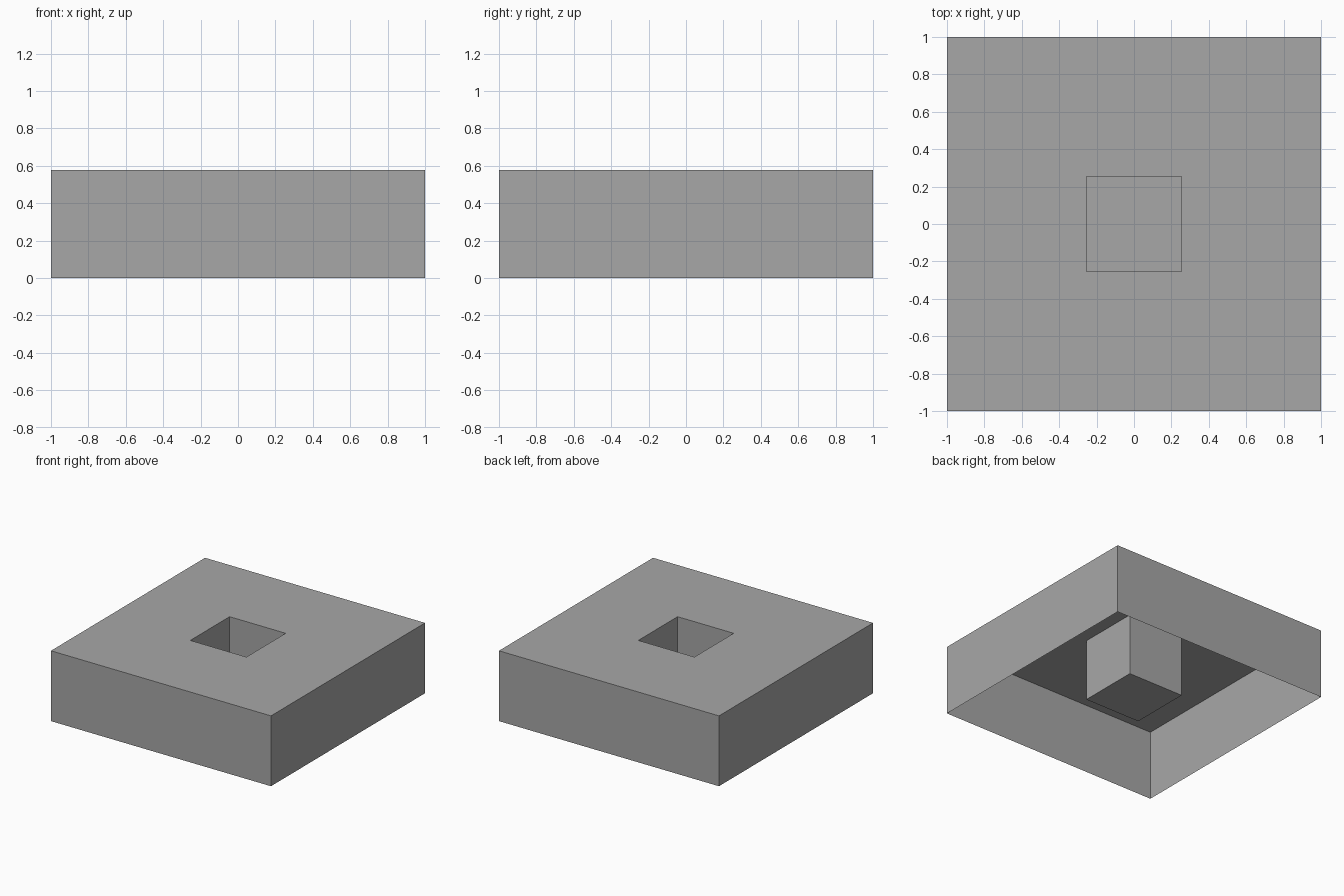
import bpy
import bmesh

cube = bpy.data.objects.get("Cube")
if cube:
    bpy.data.objects.remove(cube, do_unlink=True)

HEIGHT = 0.578
HOLE = 0.51       # width of the square pocket
DEPTH = 0.51      # depth of the pocket

grey = bpy.data.materials.new("plain grey")
grey.use_nodes = True
colour = (0.39, 0.39, 0.39, 1)
grey.diffuse_color = colour
grey.node_tree.nodes["Principled BSDF"].inputs["Base Color"].default_value = colour

# Open-bottomed box
bm = bmesh.new()
bmesh.ops.create_cube(bm, size=2)
for v in bm.verts:
    v.co.z = HEIGHT if v.co.z > 0 else 0
bm.normal_update()
bottom = [f for f in bm.faces if f.normal.z < -0.5]
bmesh.ops.delete(bm, geom=bottom, context='FACES_ONLY')

# Square pocket sunk into the lid
lid = next(f for f in bm.faces if f.normal.z > 0.5)
bmesh.ops.inset_region(bm, faces=[lid], thickness=1 - HOLE / 2, use_even_offset=True)
pocket = bmesh.ops.extrude_face_region(bm, geom=[lid])["geom"]
for v in pocket:
    if isinstance(v, bmesh.types.BMVert):
        v.co.z -= DEPTH
if lid.is_valid:
    bmesh.ops.delete(bm, geom=[lid], context='FACES_ONLY')
bm.normal_update()

mesh = bpy.data.meshes.new("hollow_block")
bm.to_mesh(mesh)
bm.free()
mesh.materials.append(grey)
block = bpy.data.objects.new("hollow_block", mesh)
bpy.context.collection.objects.link(block)
